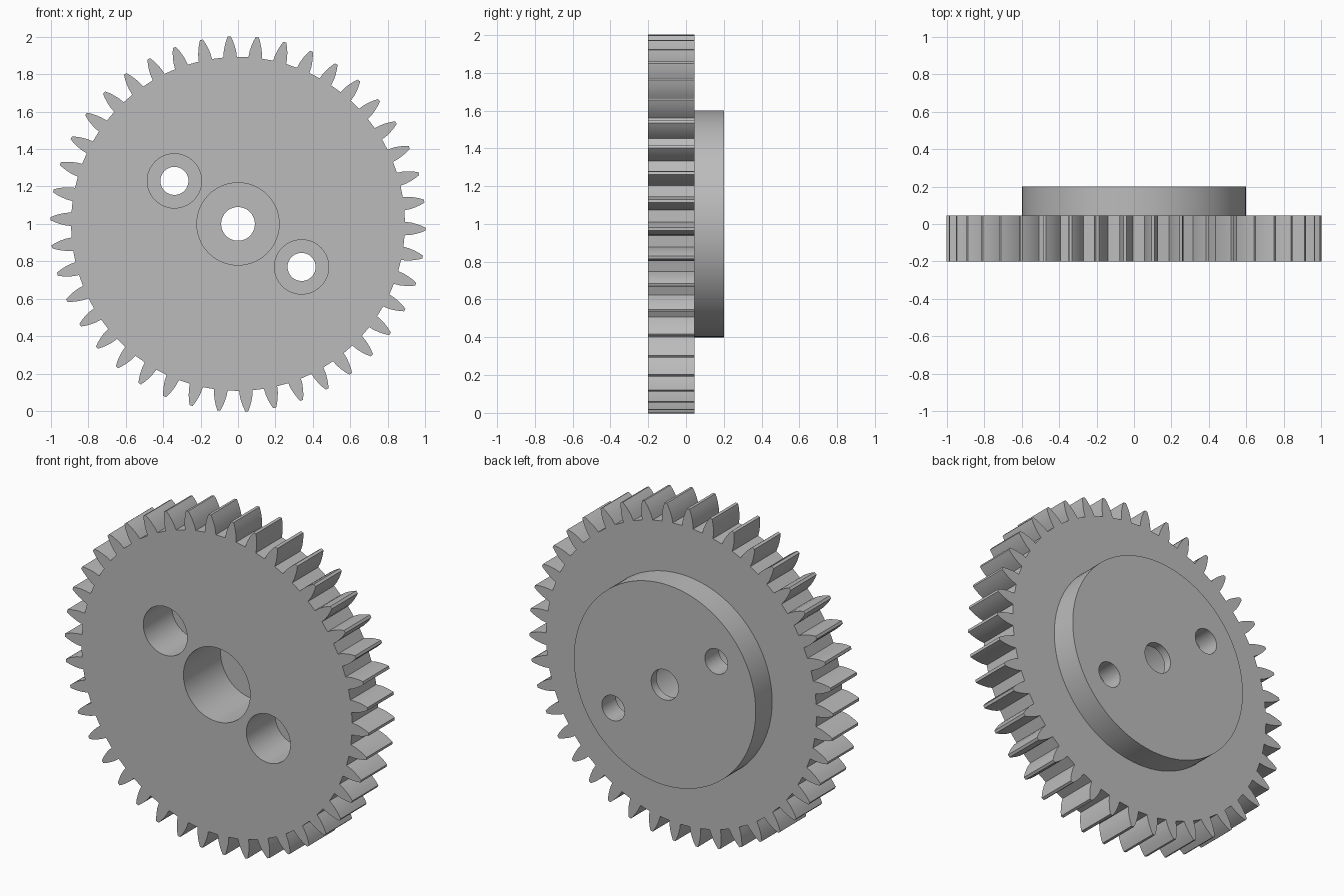
import bpy
import bmesh
from math import cos, sin, pi, radians
from mathutils import Vector

if "Cube" in bpy.data.objects:
    bpy.data.objects.remove(bpy.data.objects["Cube"], do_unlink=True)

TEETH = 42
CENTRE_Z = 1.0
FRONT, RIM_BACK, HUB_BACK = -0.2, 0.045, 0.2

grey = bpy.data.materials.new("plain_grey")
grey.use_nodes = True
grey.diffuse_color = (0.5, 0.5, 0.5, 1)
grey.node_tree.nodes["Principled BSDF"].inputs["Base Color"].default_value = (0.5, 0.5, 0.5, 1)


def prism(name, outline, y0, y1):
    """Extrude an (x, z) outline along y."""
    bm = bmesh.new()
    face = bm.faces.new([bm.verts.new((x, y0, z)) for x, z in outline])
    moved = bmesh.ops.extrude_face_region(bm, geom=[face])["geom"]
    verts = [v for v in moved if isinstance(v, bmesh.types.BMVert)]
    bmesh.ops.translate(bm, verts=verts, vec=Vector((0, y1 - y0, 0)))
    bmesh.ops.recalc_face_normals(bm, faces=bm.faces[:])
    mesh = bpy.data.meshes.new(name)
    bm.to_mesh(mesh)
    bm.free()
    mesh.materials.append(grey)
    obj = bpy.data.objects.new(name, mesh)
    bpy.context.collection.objects.link(obj)
    return obj


def circle(radius, x=0, z=CENTRE_Z, n=96):
    return [(x + radius * cos(2 * pi * i / n), z + radius * sin(2 * pi * i / n)) for i in range(n)]


def combine(target, tool, operation):
    """Apply a boolean and discard the tool."""
    mod = target.modifiers.new(operation, "BOOLEAN")
    mod.object = tool
    mod.operation = operation
    mod.solver = "EXACT"
    bpy.context.view_layer.objects.active = target
    bpy.ops.object.modifier_apply(modifier=mod.name)
    bpy.data.objects.remove(tool, do_unlink=True)


# Toothed rim: radius and half width up one rounded flank
flank = [(0.892, 0.036), (0.925, 0.033), (0.955, 0.026), (0.98, 0.018), (1.003, 0.008)]
tooth = [(r, -w) for r, w in flank] + [(r, w) for r, w in reversed(flank)]
outline = []
for i in range(TEETH):
    a = radians(-1.6) + 2 * pi * i / TEETH
    for r, w in tooth:
        outline.append((r * cos(a) - w * sin(a), CENTRE_Z + r * sin(a) + w * cos(a)))
gear = prism("gear_wheel", outline, FRONT, RIM_BACK)

# Raised hub on the back
combine(gear, prism("hub", circle(0.6), 0, HUB_BACK), "UNION")

# Stepped holes: x, z, bore radius, recess radius, recess depth
holes = [(0, 1, 0.09, 0.22, 0.35),
         (-0.34, 1.23, 0.075, 0.145, 0.27),
         (0.34, 0.77, 0.075, 0.145, 0.27)]
for x, z, bore, recess, depth in holes:
    combine(gear, prism("recess_cutter", circle(recess, x, z), FRONT - 0.1, FRONT + depth), "DIFFERENCE")
    combine(gear, prism("bore_cutter", circle(bore, x, z), FRONT - 0.1, HUB_BACK + 0.1), "DIFFERENCE")

# Smooth round walls, crisp edges
bpy.ops.object.select_all(action="DESELECT")
gear.select_set(True)
bpy.context.view_layer.objects.active = gear
bpy.ops.object.shade_smooth_by_angle(angle=radians(25))
